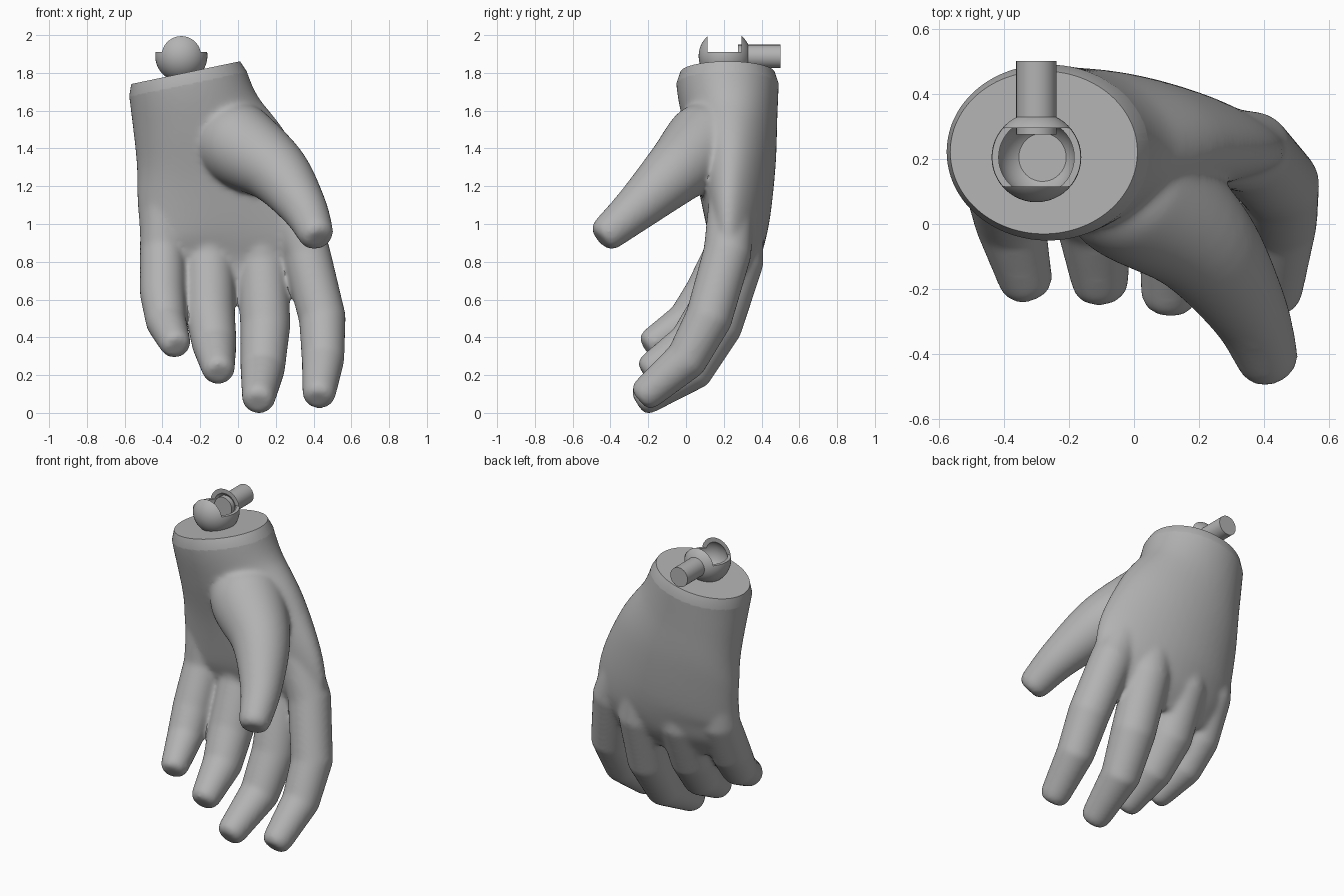
import bpy, bmesh
from math import sin, cos, pi
from mathutils import Vector, Matrix

cube = bpy.data.objects.get("Cube")
if cube:
    bpy.data.objects.remove(cube)

grey = bpy.data.materials.new("mid_grey")
grey.use_nodes = True
grey.diffuse_color = (0.45, 0.45, 0.45, 1)
grey.node_tree.nodes["Principled BSDF"].inputs["Base Color"].default_value = (0.45, 0.45, 0.45, 1)


def make_object(name, bm):
    bmesh.ops.recalc_face_normals(bm, faces=bm.faces)
    mesh = bpy.data.meshes.new(name)
    bm.to_mesh(mesh)
    bm.free()
    mesh.materials.append(grey)
    obj = bpy.data.objects.new(name, mesh)
    bpy.context.collection.objects.link(obj)
    return obj


def bake(obj):
    """Replace the mesh with its modified result."""
    graph = bpy.context.evaluated_depsgraph_get()
    baked = bpy.data.meshes.new_from_object(obj.evaluated_get(graph))
    obj.modifiers.clear()
    obj.data = baked


def smooth(obj):
    bpy.ops.object.select_all(action='DESELECT')
    obj.select_set(True)
    bpy.context.view_layer.objects.active = obj
    bpy.ops.object.shade_smooth_by_angle(angle=0.6)


def catmull(a, b, c, d, t):
    return [0.5 * (2 * q + (r - p) * t + (2 * p - 5 * q + 4 * r - s) * t * t
                   + (3 * q - p - 3 * r + s) * t ** 3) for p, q, r, s in zip(a, b, c, d)]


def loft(bm, keys, steps=6, sides=48):
    """Closed tube through rings of (x, y, z, half width, half depth, arch)."""
    keys = [k if len(k) == 6 else (*k, k[3], 0) for k in keys]
    ext = [keys[0]] + keys + [keys[-1]]
    rings = [catmull(*ext[i:i + 4], s / steps) for i in range(len(keys) - 1) for s in range(steps)]
    last = keys[-1]
    rings.append(last)
    # rounded end
    end = Vector(last[:3])
    d = (end - Vector(rings[-2][:3])).normalized()
    for along, scale in ((0.3, 0.95), (0.55, 0.82), (0.7, 0.6)):
        p = end + d * min(last[3], last[4]) * along
        rings.append([*p, last[3] * scale, last[4] * scale, last[5]])
    loops = []
    for i, r in enumerate(rings):
        a, b = rings[max(i - 1, 0)], rings[min(i + 1, len(rings) - 1)]
        d = (Vector(b[:3]) - Vector(a[:3])).normalized()
        v = d.cross(Vector((1, 0, 0))).normalized()
        u = v.cross(d)
        loop = []
        for k in range(sides):
            c, s = cos(2 * pi * k / sides), sin(2 * pi * k / sides)
            loop.append(bm.verts.new(Vector(r[:3]) + u * c * r[3] + v * (s * r[4] + c * c * r[5])))
        loops.append(loop)
    for p, q in zip(loops, loops[1:]):
        for k in range(sides):
            n = (k + 1) % sides
            bm.faces.new((p[k], p[n], q[n], q[k]))
    bm.faces.new(loops[0])
    bm.faces.new(loops[-1])


# Palm, arched across the knuckles
bm = bmesh.new()
loft(bm, [(-0.30, 0.22, 1.92, 0.31, 0.27, 0),
          (-0.267, 0.22, 1.75, 0.318, 0.272, 0),
          (-0.215, 0.235, 1.55, 0.35, 0.25, 0),
          (-0.125, 0.26, 1.3, 0.43, 0.215, 0.02),
          (-0.04, 0.275, 1.0, 0.49, 0.165, 0.05),
          (-0.02, 0.275, 0.82, 0.49, 0.115, 0.06),
          (-0.01, 0.245, 0.68, 0.47, 0.065, 0.07)])

# Fingers with straight segments between the joints
fingers = {
    "index": [(0.25, 0.24, 1.12, 0.12), (0.36, 0.22, 0.85, 0.128), (0.447, 0.12, 0.5, 0.125),
              (0.45, -0.0, 0.28, 0.113), (0.43, -0.2, 0.11, 0.09)],
    "middle": [(0.1, 0.28, 1.05, 0.132), (0.13, 0.275, 0.8, 0.136), (0.145, 0.165, 0.46, 0.133),
               (0.13, 0.03, 0.23, 0.118), (0.11, -0.205, 0.085, 0.09)],
    "ring": [(-0.15, 0.28, 1.05, 0.132), (-0.155, 0.265, 0.82, 0.136), (-0.15, 0.145, 0.54, 0.134),
             (-0.125, 0.015, 0.36, 0.118), (-0.105, -0.17, 0.24, 0.09)],
    "little": [(-0.4, 0.24, 1.1, 0.115), (-0.4, 0.225, 0.87, 0.12), (-0.4, 0.11, 0.63, 0.12),
               (-0.38, -0.0, 0.48, 0.108), (-0.335, -0.165, 0.375, 0.085)],
}
for keys in fingers.values():
    loft(bm, keys, steps=1)

# Thumb with its fleshy base
loft(bm, [(-0.12, 0.2, 1.56, 0.16), (-0.01, 0.11, 1.43, 0.22), (0.2, -0.05, 1.28, 0.175),
          (0.345, -0.255, 1.09, 0.125), (0.408, -0.405, 0.96, 0.097)])

# Fuse everything into one skin
hand = make_object("hand", bm)
remesh = hand.modifiers.new("fuse", 'REMESH')
remesh.mode = 'VOXEL'
remesh.voxel_size = 0.012
relax = hand.modifiers.new("relax", 'SMOOTH')
relax.factor = 0.5
relax.iterations = 20
bake(hand)

# Slanted wrist cut with a bevelled rim
slant = Vector((-0.205, 0, 0.98)).normalized()
centre = Vector((-0.267, 0.22, 1.742))
bm = bmesh.new()
bm.from_mesh(hand.data)
cut = bmesh.ops.bisect_plane(bm, geom=bm.verts[:] + bm.edges[:] + bm.faces[:], dist=1e-5,
                             plane_co=centre, plane_no=slant, clear_outer=True)
rim = [e for e in cut["geom_cut"] if isinstance(e, bmesh.types.BMEdge)]
new = bmesh.ops.extrude_edge_only(bm, edges=rim)["geom"]
top = {g for g in new if isinstance(g, bmesh.types.BMVert)}
for v in top:
    v.co = centre + (v.co - centre) * 0.925 + slant * 0.06
bmesh.ops.contextual_create(bm, geom=[g for g in new if isinstance(g, bmesh.types.BMEdge)
                                      and top.issuperset(g.verts)])
bmesh.ops.recalc_face_normals(bm, faces=bm.faces)
bm.to_mesh(hand.data)
bm.free()
smooth(hand)

# Hollow ball socket with a channel sawn across its top
ball = Vector((-0.3, 0.205, 1.89))


def sphere(name, radius):
    bm = bmesh.new()
    bmesh.ops.create_uvsphere(bm, u_segments=48, v_segments=32, radius=radius,
                              matrix=Matrix.Translation(ball))
    return make_object(name, bm)


socket = sphere("wrist_socket", 0.138)
bm = bmesh.new()
bmesh.ops.create_cube(bm, size=1, matrix=Matrix.Translation(ball + Vector((0, 0, 0.125)))
                      @ Matrix.Diagonal((0.4, 0.18, 0.21, 1)))
for cutter in (sphere("hollow_cutter", 0.118), make_object("channel_cutter", bm)):
    cutter.hide_render = True
    carve = socket.modifiers.new("carve", 'BOOLEAN')
    carve.operation = 'DIFFERENCE'
    carve.object = cutter
    bake(socket)
    bpy.data.objects.remove(cutter)
smooth(socket)

# Peg pointing backwards out of the socket
bm = bmesh.new()
bmesh.ops.create_cone(bm, cap_ends=True, segments=32, radius1=0.062, radius2=0.062, depth=0.225,
                      matrix=Matrix.Translation((-0.3, 0.388, 1.887)) @ Matrix.Rotation(pi / 2, 4, 'X'))
smooth(make_object("wrist_peg", bm))
